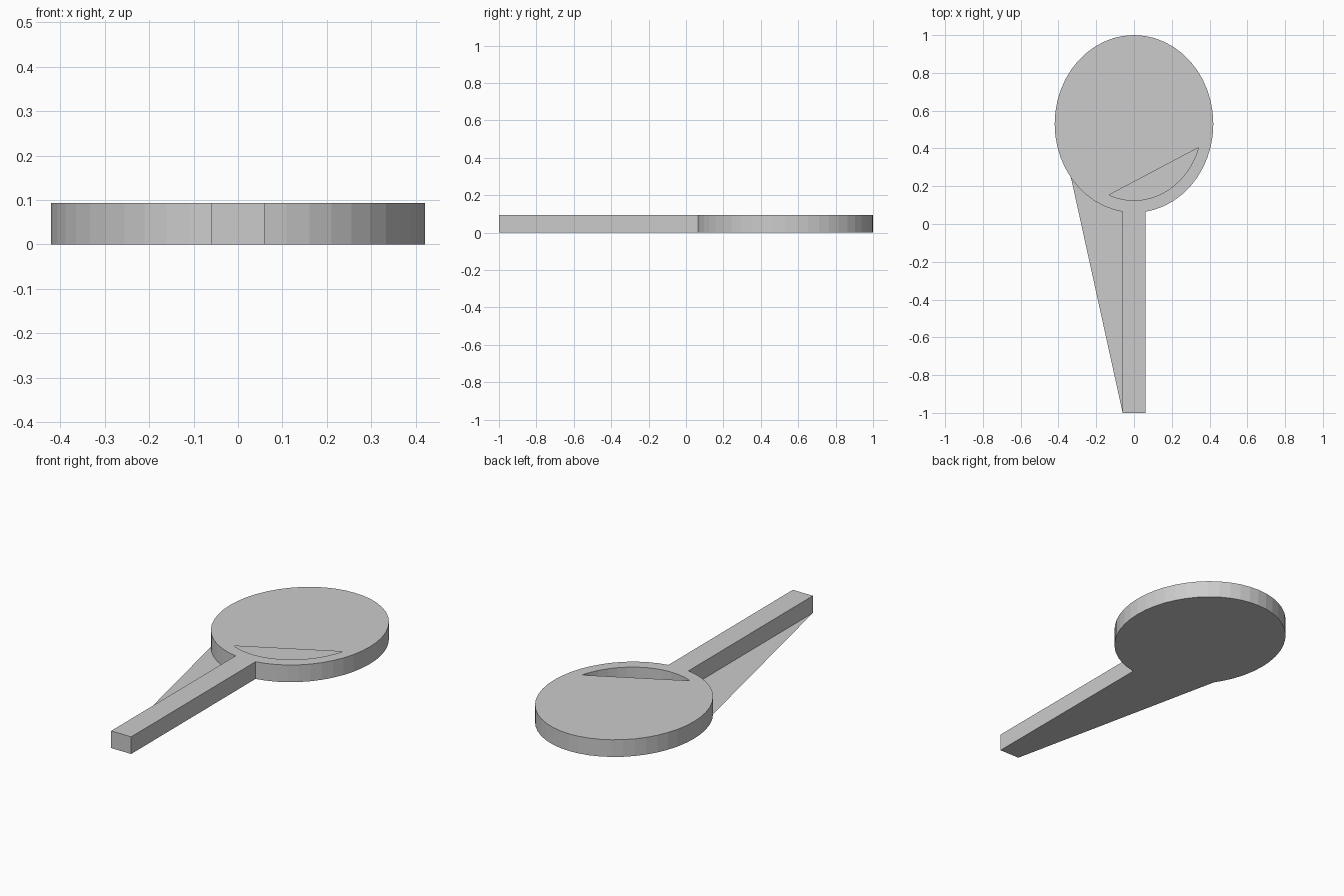
import bpy, bmesh
from math import sin, cos, radians

if "Cube" in bpy.data.objects:
    bpy.data.objects.remove(bpy.data.objects["Cube"])

H = 0.093      # thickness
CY = 0.53      # centre of the round head
HW = 0.06      # half width of the handle


def ell(a, b, deg):
    """Point on the head ellipse, angle counted from its lowest point."""
    t = radians(deg)
    return (a * sin(t), CY - b * cos(t))


def finish(name, bm):
    me = bpy.data.meshes.new(name)
    bm.to_mesh(me)
    bm.free()
    ob = bpy.data.objects.new(name, me)
    bpy.context.collection.objects.link(ob)
    return ob


def ring(bm, pts, z):
    return [bm.verts.new((x, y, z)) for x, y in pts]


def wall(bm, low, high, closed=True):
    n = len(low)
    for i in range(n if closed else n - 1):
        j = (i + 1) % n
        bm.faces.new((low[i], low[j], high[j], high[i]))


def loop_edges(bm, vs):
    return [bm.edges.new((vs[i], vs[(i + 1) % len(vs)])) for i in range(len(vs))]


# Outlines: racket silhouette (counter-clockwise), inner ellipse, open crescent
head = [ell(0.42, 0.47, 15 + 7.5 * i) for i in range(45)]
neck_y = CY - 0.47 * (1 - (HW / 0.42) ** 2) ** 0.5
outline = [(-HW, -1), (HW, -1), (HW, neck_y)] + head + [(-HW, neck_y)]
inner = [ell(0.36, 0.405, 7.2 * i) for i in range(50)]
crescent = [ell(0.36, 0.405, 7.2 * i) for i in range(-3, 11)]

# Racket body: bottom, sides and the top with its crescent opening
bm = bmesh.new()
low, top = ring(bm, outline, 0), ring(bm, outline, H)
cut = ring(bm, crescent, H)
edges = loop_edges(bm, top) + loop_edges(bm, cut)
bmesh.ops.triangle_fill(bm, edges=edges, use_beauty=True, normal=(0, 0, 1))
for f in bm.faces:
    f.normal_update()
    if f.normal.z < 0:
        f.normal_flip()
bmesh.ops.dissolve_limit(bm, angle_limit=0.01, verts=[], edges=bm.edges[:])
wall(bm, low, top)
bm.faces.new(low[::-1])
finish("racket_body", bm)

# Inner wall of the hollow head, facing the middle
bm = bmesh.new()
wall(bm, ring(bm, inner[::-1], 0), ring(bm, inner[::-1], H))
finish("head_inner_wall", bm)

# Thin flat web beside the handle, level with the bottom
bm = bmesh.new()
arc = [ell(0.42, 0.47, -d) for d in (52.5, 45, 37.5, 30, 22.5, 15)]
web = ring(bm, [(-HW, -1), (-HW, neck_y)] + arc[::-1], 0)
bm.faces.new(web)
finish("handle_web", bm)
